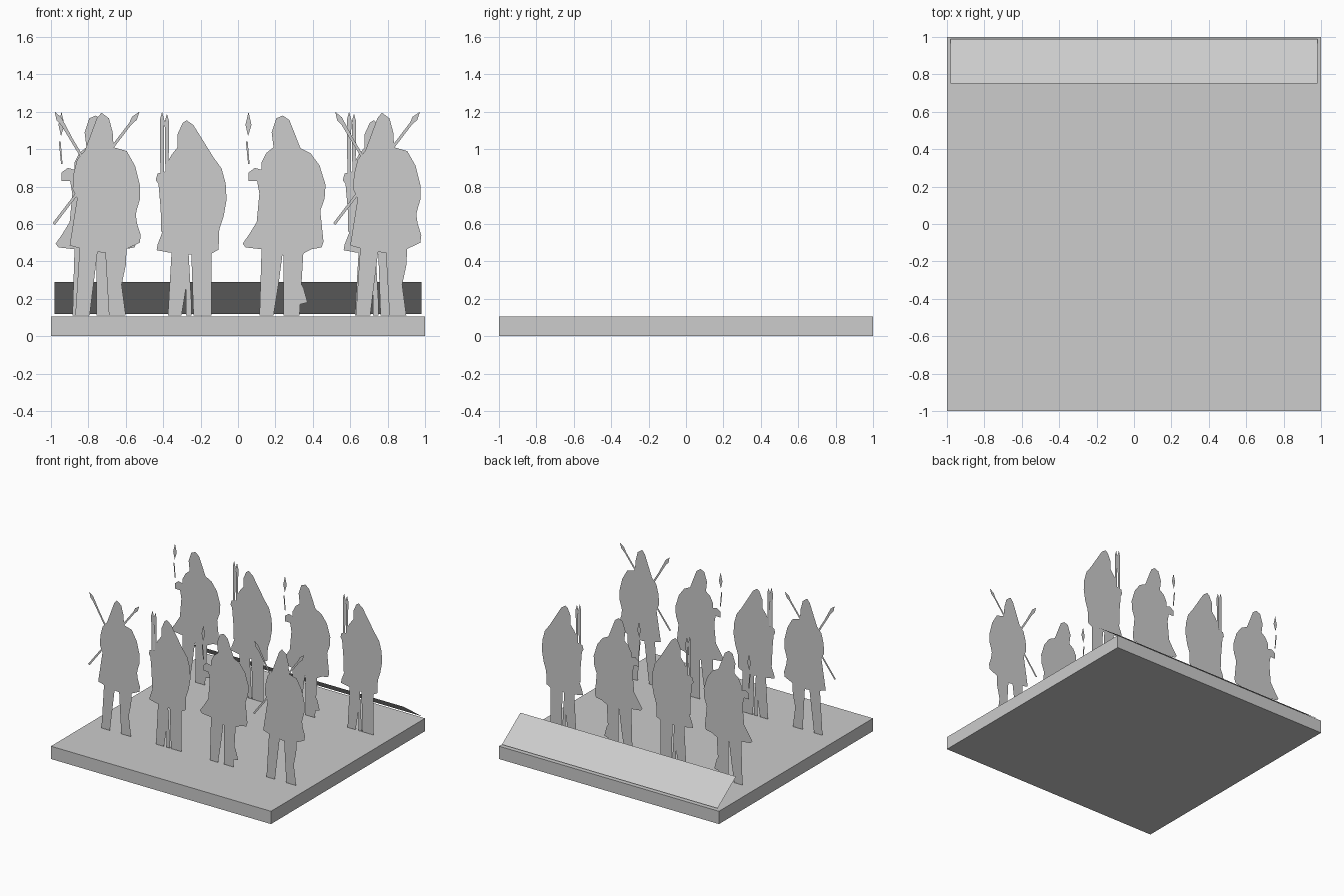
import bpy, bmesh
from mathutils import Vector

grey = bpy.data.materials.new("plain grey")
grey.diffuse_color = (0.604, 0.604, 0.604, 1)


def add_mesh(name, polygons):
    """One object from a list of flat polygons given as 3D points."""
    bm = bmesh.new()
    for poly in polygons:
        bm.faces.new([bm.verts.new(p) for p in poly])
    bmesh.ops.triangulate(bm, faces=bm.faces[:], ngon_method='EAR_CLIP')
    mesh = bpy.data.meshes.new(name)
    bm.to_mesh(mesh)
    bm.free()
    mesh.materials.append(grey)
    obj = bpy.data.objects.new(name, mesh)
    bpy.context.collection.objects.link(obj)
    return obj


def spear(tip, butt, width=1.5, head=8):
    """Leaf-shaped head and thin shaft as one flat outline."""
    t, b = Vector(tip), Vector(butt)
    d = (b - t).normalized()
    n = Vector((-d.y, d.x)) * width / 2
    m, e = t + d * head * 0.55, t + d * head
    return [t, m - n * 2, e - n, b - n, b + n, e + n, m + n * 2]


# Outlines in hundredths of a unit: x from the figure's middle, z from the ground
upright_body = [
    (-2.5, 115.5), (-4.6, 114), (-7.3, 108), (-7.3, 101), (-10.5, 97), (-13, 92.5),
    (-14, 88), (-18, 87), (-19, 83.5), (-16.5, 80), (-11.6, 82.3), (-10.5, 78.5),
    (-12.7, 65), (-15.3, 56), (-18, 49), (-18.5, 46), (-11.6, 44.7), (-1, 43.7),
    (10.9, 44.2), (14.6, 46.3), (13.5, 51.7), (14.6, 56), (17.3, 64), (18.9, 73),
    (18.4, 81.7), (16.2, 89.7), (11.9, 95.6), (7, 98.8), (3.4, 100), (3.4, 108), (1.2, 112.8)]
upright_legs = [
    [(-10.5, 45.5), (-9, 34.5), (-10, 23.8), (-10.5, 16.3), (-12.5, 11), (-5.2, 11),
     (-4.6, 19.5), (-2.5, 27.6), (-1.4, 45)],
    [(-2.8, 30), (-2, 20), (-2.8, 11), (0.2, 11), (0, 20), (-0.6, 30), (-1.4, 44)],
    [(0, 45), (1.2, 33), (2.3, 22), (1.2, 11), (10.9, 11), (8.7, 18), (8.2, 25),
     (9.8, 34.5), (10.9, 45.5)]]

turning_body = [
    (-1, 118), (-4.5, 116.5), (-7, 109), (-6, 101), (-9.8, 98), (-12.4, 93), (-12.4, 89),
    (-16, 90), (-19.4, 87.5), (-19.4, 83), (-15, 83), (-10.8, 79.5), (-8.7, 77),
    (-12.4, 69.5), (-15, 61), (-19, 54.5), (-22.5, 49.5), (-21, 47.5), (-12.4, 46.5),
    (0, 43), (9.5, 44), (14.3, 46.5), (19.7, 47.5), (20.7, 50.6), (18, 57), (16.5, 62.4),
    (19, 67), (21.3, 73.6), (21.8, 81), (18.6, 91.3), (13.8, 97.8), (8.4, 100.5),
    (4.7, 101), (4.7, 109), (2.5, 115.5)]
turning_legs = [
    [(-12.4, 47), (-10.8, 34.5), (-12.4, 24), (-11.4, 17.5), (-13.5, 11), (-6, 11),
     (-5.5, 19.5), (-3.3, 28), (-1.2, 44)],
    [(-0.7, 44), (1.5, 33), (0.9, 21), (-0.7, 11), (7.9, 11), (6.8, 18.5), (6.3, 27.6),
     (9, 36.7), (10, 45.5)],
    [(6, 25), (6.8, 31), (10, 26), (12.2, 18), (7.9, 17)]]
broken_spear = [
    [(-19.4, 120), (-21, 113), (-19.6, 107), (-17.8, 113)],
    [(-20.8, 104), (-19.6, 92), (-18.8, 92), (-19.8, 104)]]

crossed_body = [
    (2, 119.5), (-0.5, 116.5), (-1.5, 108), (-1, 101), (-7, 99), (-11, 94.5), (-13, 86.5),
    (-13.4, 78.5), (-10.7, 73), (-11.8, 65), (-14, 54), (-15, 48.5), (-8, 46.5),
    (2.7, 44.7), (15, 46.5), (22.5, 50), (23, 54), (20, 63.5), (21, 68), (22.5, 73),
    (22.5, 81), (20, 91), (15.5, 99), (8.5, 101), (8, 109), (6, 116.5)]
crossed_legs = [
    [(-9.6, 48), (-8.6, 35.5), (-9.6, 22), (-12, 11), (-4.3, 11), (-3.2, 22),
     (-1.6, 33), (0, 46)],
    [(4, 46), (6.4, 33), (7.5, 22), (6, 11), (15, 11), (13.4, 19.5), (12.8, 27.6),
     (15, 38), (15.5, 48)]]

figures = {
    "upright": [upright_body, *upright_legs,
                spear((-15.6, 120), (-15.6, 56), 1.2), spear((-13, 119), (-13, 70), 1.2)],
    "turning": [turning_body, *turning_legs, *broken_spear],
    "crossed": [crossed_body, *crossed_legs,
                spear((-23, 120), (0, 82)), spear((22.3, 120), (-23.5, 60))],
}

# Two rows of flat standing figures
rows = {-0.53: ["crossed", "upright", "turning", "crossed"],
        0.53: ["turning", "upright", "turning", "upright"]}
for y, kinds in rows.items():
    for i, kind in enumerate(kinds):
        cx = -0.75 + 0.5 * i
        add_mesh(f"{kind}_spearman_{'front' if y < 0 else 'back'}_{i + 1}",
                 [[(cx + p[0] / 100, y, p[1] / 100) for p in part] for part in figures[kind]])

# Square base slab
bpy.ops.mesh.primitive_cube_add(size=1, location=(0, 0, 0.0525))
base = bpy.context.object
base.name = "base_slab"
base.scale = (2, 2, 0.105)
base.data.materials.append(grey)

# Sloping label panel along the back edge
add_mesh("back_panel", [[(0.98, 0.99, 0.12), (0.98, 0.75, 0.29),
                         (-0.98, 0.75, 0.29), (-0.98, 0.99, 0.12)]])
